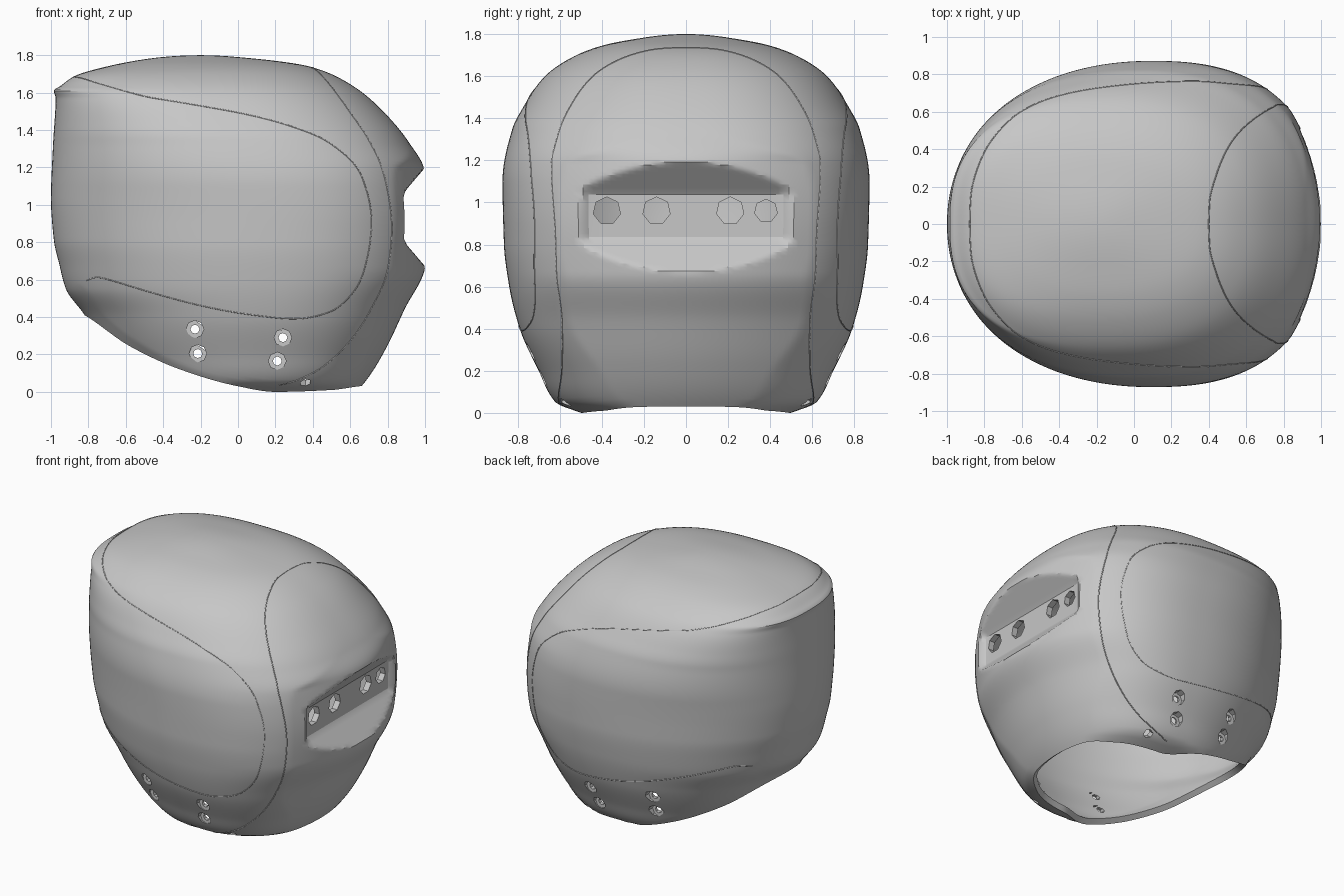
import bpy, bmesh, math
from mathutils import Vector
from mathutils.bvhtree import BVHTree

if "Cube" in bpy.data.objects:
    bpy.data.objects.remove(bpy.data.objects["Cube"])

GREY = bpy.data.materials.new("shell grey")
GREY.diffuse_color = (.57, .57, .57, 1)
GREY.use_nodes = True
GREY.node_tree.nodes["Principled BSDF"].inputs["Base Color"].default_value = GREY.diffuse_color

def add_object(name, bm):
    me = bpy.data.meshes.new(name)
    bm.to_mesh(me)
    bm.free()
    ob = bpy.data.objects.new(name, me)
    bpy.context.collection.objects.link(ob)
    me.materials.append(GREY)
    return ob

def activate(ob):
    bpy.ops.object.select_all(action='DESELECT')
    ob.select_set(True)
    bpy.context.view_layer.objects.active = ob

# Smooth monotone interpolation through a few (position, value) points
def smooth(points, warp=lambda z: z):
    p = sorted((warp(a), b) for a, b in points)
    d = [(q[1] - r[1]) / (q[0] - r[0]) for r, q in zip(p, p[1:])]
    m = [d[0]] + [0 if a * b <= 0 else 2 * a * b / (a + b) for a, b in zip(d, d[1:])] + [d[-1]]
    def f(z):
        x = min(max(warp(z), p[0][0]), p[-1][0])
        i = 0
        while i < len(d) - 1 and x > p[i + 1][0]:
            i += 1
        h = p[i + 1][0] - p[i][0]
        t = (x - p[i][0]) / h
        return ((1 + 2 * t) * (1 - t) ** 2 * p[i][1] + t * (1 - t) ** 2 * h * m[i]
                + t * t * (3 - 2 * t) * p[i + 1][1] + t * t * (t - 1) * h * m[i + 1])
    return f

TOP = 1.8
dome = lambda z: math.sqrt(max(TOP - z, 0))
# Silhouettes by height: front, back, half width, widest point, front squareness
front = smooth([(0, -.55), (.25, -.73), (.41, -.82), (.55, -.92), (.68, -.955), (.815, -.985), (1.03, -1),
                (1.3, -.99), (1.57, -.975), (1.61, -.985), (1.635, -.95), (1.69, -.87), (1.74, -.7),
                (1.765, -.58), (1.785, -.45), (1.8, -.2)], dome)
back = smooth([(0, .62), (.03, .66), (.23, .79), (.44, .89), (.665, 1.0), (.92, 1.02), (1.19, .995),
               (1.325, .92), (1.475, .8), (1.645, .6), (1.74, .38), (1.79, 0), (1.8, -.2)], dome)
width = smooth([(0, .5), (.05, .62), (.2, .7), (.4, .79), (.6, .84), (.8, .865), (1.1, .872), (1.35, .825),
                (1.45, .775), (1.6, .67), (1.7, .52), (1.75, .38), (1.78, .22), (1.8, 0)], dome)
centre = smooth([(0, .1), (.6, .13), (.9, .13), (1.3, .03), (1.6, -.15), (1.8, -.2)])
square = smooth([(0, 2), (.6, 2.05), (1.0, 2.1), (1.3, 2.22), (1.6, 2.5), (1.7, 2.6), (1.8, 2.2)])
# Height of the lower rim, and of the cheek edge above it, along x
rim = smooth([(-1, .5), (-.82, .41), (-.58, .245), (-.31, .12), (0, .03), (.2, 0), (.5, .01), (.65, .03), (.9, .05)])
cheek = smooth([(-.83, .57), (-.69, .385), (-.45, .215), (-.2, .1), (0, .03), (.1, 0)])

def point(a, z):
    c, s = math.cos(a), math.sin(a)
    n = 2.4 if c > 0 else square(z)
    cx = centre(z)
    reach = back(z) - cx if c > 0 else cx - front(z)
    x = cx + reach * math.copysign(abs(c) ** (2 / n), c)
    y = width(z) * math.copysign(abs(s) ** (2 / n), s)
    # Rounded rear panel
    if c > 0 and z < 1.5:
        x = min(x, back(z) - .19 * (y / .62) ** 2 * min(1, (1.5 - z) / .3))
    # Rear vent recess: flat floor with sloped sides
    if x > .5 and .5 < z < 1.4:
        dy = max(abs(y) - .46, 0)
        dz = max(.83 - z, z - 1.04, 0)
        x = min(x, .865 + .85 * math.hypot(dy * .8, dz))
    # Chin underside turned inwards below the cheek edge
    if x < 0:
        fade = min(max((x + .95) / .12, 0), 1)
        y *= 1 - .6 * fade * max(cheek(x) - z, 0)
    return Vector((x, y, z))

# Helmet shell: lofted rings from the rim to the crown
SIDES, ROWS = 180, 130
bm = bmesh.new()
columns = []
for i in range(SIDES):
    a = 2 * math.pi * i / SIDES
    low = .1
    for _ in range(25):
        low = .5 * low + .5 * rim(point(a, low).x)
    col = []
    for k in range(1, ROWS + 1):
        z = TOP - TOP * (k / ROWS) ** 1.6
        if z < .7:
            z = low + z / .7 * (.7 - low)
        col.append(bm.verts.new(point(a, z)))
    columns.append(col)
crown = bm.verts.new((-.2, 0, TOP))
for i in range(SIDES):
    p, q = columns[i], columns[(i + 1) % SIDES]
    bm.faces.new((crown, p[0], q[0]))
    for k in range(ROWS - 1):
        bm.faces.new((p[k], p[k + 1], q[k + 1], q[k]))
bmesh.ops.recalc_face_normals(bm, faces=bm.faces)
surface = BVHTree.FromBMesh(bm)
shell = add_object("helmet_shell", bm)
activate(shell)
thick = shell.modifiers.new("thickness", 'SOLIDIFY')
thick.thickness, thick.offset = .042, -1
bpy.ops.object.modifier_apply(modifier="thickness")

# Holes cut with faceted cylinders
def cylinder(bm, start, end, r, n):
    s, e = Vector(start), Vector(end)
    rot = (e - s).to_track_quat('Z', 'Y').to_matrix().to_4x4()
    rot.translation = (s + e) / 2
    bmesh.ops.create_cone(bm, cap_ends=True, segments=n, radius1=r, radius2=r,
                          depth=(e - s).length, matrix=rot)

through, sinks = bmesh.new(), bmesh.new()
for y, r in ((-.376, .066), (-.14, .066), (.21, .066), (.38, .055)):
    cylinder(through, (.6, y, .96), (1.2, y, .96), r, 7)
for x, z in ((-.23, .335), (-.215, .205), (.24, .29), (.21, .165)):
    for side in (-1, 1):
        hit = surface.ray_cast(Vector((x, 2 * side, z)), Vector((0, -side, 0)))[0]
        cylinder(through, (x, side * .4, z), (x, side * 1.1, z), .024, 8)
        cylinder(sinks, (x, hit.y - side * .026, z), (x, side * 1.1, z), .047, 8)
for side in (-1, 1):
    cylinder(through, (.36, side * .45, .15), (.36, side * .68, -.04), .03, 6)
for name, cut in (("bolt_and_vent_hole_cutter", through), ("countersink_cutter", sinks)):
    cutter = add_object(name, cut)
    cutter.hide_render = True
    activate(shell)
    mod = shell.modifiers.new("holes", 'BOOLEAN')
    mod.operation, mod.object, mod.solver = 'DIFFERENCE', cutter, 'EXACT'
    bpy.ops.object.modifier_apply(modifier="holes")
    bpy.data.objects.remove(cutter)
activate(shell)
bpy.ops.object.shade_smooth_by_angle(angle=math.radians(28))

# Panel seams: fine raised lines snapped onto the shell
def seam(name, pts):
    fs = [smooth([(t, p[j]) for t, p in enumerate(pts)]) for j in range(3)]
    cu = bpy.data.curves.new(name, 'CURVE')
    cu.dimensions, cu.bevel_depth, cu.bevel_resolution = '3D', .0035, 0
    for side in (-1, 1):
        sp = cu.splines.new('POLY')
        n = 10 * (len(pts) - 1)
        sp.points.add(n)
        for k in range(n + 1):
            t = k / 10
            v = surface.find_nearest(Vector((fs[0](t), side * fs[1](t), fs[2](t))))[0]
            sp.points[k].co = (*v, 1)
    ob = bpy.data.objects.new(name, cu)
    bpy.context.collection.objects.link(ob)
    cu.materials.append(GREY)

seam("visor_seam", [(-.88, 0, 1.69), (-.875, .15, 1.69), (-.8, .39, 1.67), (-.5, .67, 1.59), (0, .76, 1.5),
                    (.3, .77, 1.42), (.5, .76, 1.33), (.65, .72, 1.15), (.7, .7, .9), (.65, .71, .6),
                    (.5, .74, .43), (.3, .78, .39), (0, .8, .42), (-.5, .7, .53), (-.75, .5, .61), (-.83, .42, .59)])
seam("rear_panel_seam", [(.4, 0, 1.74), (.405, .12, 1.735), (.44, .27, 1.69), (.51, .43, 1.58), (.62, .54, 1.4),
                         (.74, .6, 1.15), (.81, .61, .85), (.77, .6, .58), (.64, .59, .32), (.45, .59, .14),
                         (.22, .59, .04)])
